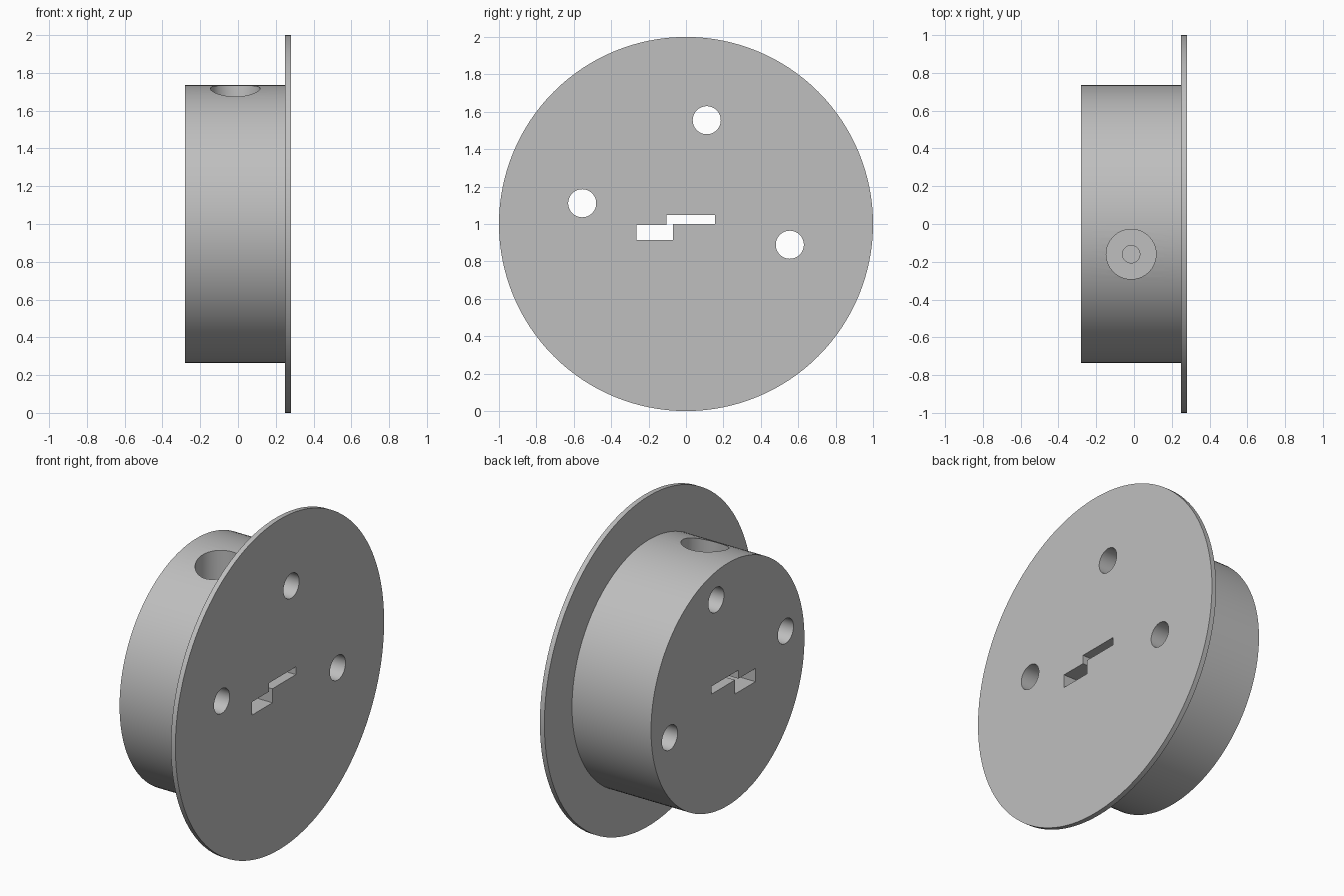
import bpy, bmesh, math
from mathutils import Vector

cube = bpy.data.objects.get("Cube")
if cube:
    bpy.data.objects.remove(cube)

grey = bpy.data.materials.new("plain grey")
grey.use_nodes = True
colour = (0.52, 0.52, 0.52, 1)
grey.diffuse_color = colour
grey.node_tree.nodes["Principled BSDF"].inputs["Base Color"].default_value = colour


def prism(name, profile, direction):
    """Extrude a closed planar outline along a direction."""
    bm = bmesh.new()
    face = bm.faces.new([bm.verts.new(p) for p in profile])
    ext = bmesh.ops.extrude_face_region(bm, geom=[face])
    moved = [v for v in ext["geom"] if isinstance(v, bmesh.types.BMVert)]
    bmesh.ops.translate(bm, verts=moved, vec=direction)
    bmesh.ops.recalc_face_normals(bm, faces=bm.faces[:])
    mesh = bpy.data.meshes.new(name)
    bm.to_mesh(mesh)
    bm.free()
    mesh.materials.append(grey)
    obj = bpy.data.objects.new(name, mesh)
    bpy.context.collection.objects.link(obj)
    return obj


def cylinder(name, start, end, radius, sides):
    """Round bar between two points."""
    start, axis = Vector(start), Vector(end) - Vector(start)
    turn = axis.to_track_quat("Z", "Y")
    ring = [start + turn @ Vector((radius * math.cos(a), radius * math.sin(a), 0))
            for a in (2 * math.pi * i / sides for i in range(sides))]
    return prism(name, ring, axis)


def combine(target, tool, operation):
    mod = target.modifiers.new(operation.lower(), "BOOLEAN")
    mod.operation, mod.solver, mod.object = operation, "EXACT", tool
    bpy.context.view_layer.objects.active = target
    bpy.ops.object.modifier_apply(modifier=mod.name)
    bpy.data.objects.remove(tool)


# Thin flange disc with the thick hub behind it
plug = cylinder("flanged_hub", (0.25, 0, 1), (0.28, 0, 1), 1.0, 128)
combine(plug, cylinder("hub", (-0.28, 0, 1), (0.265, 0, 1), 0.735, 128), "UNION")

# Three through holes at quarter turns around the axis
for degrees in (-11.3, 78.7, 168.7):
    a = math.radians(degrees)
    y, z = 0.566 * math.cos(a), 1 + 0.566 * math.sin(a)
    combine(plug, cylinder("bolt_hole", (-0.5, y, z), (0.5, y, z), 0.075, 48), "DIFFERENCE")

# Stepped key slot through the middle
outline = [(-0.265, 0.915), (-0.07, 0.915), (-0.07, 1.0), (0.155, 1.0),
           (0.155, 1.047), (-0.103, 1.047), (-0.103, 0.995), (-0.265, 0.995)]
slot = prism("key_slot", [(-0.5, y, z) for y, z in outline], Vector((1, 0, 0)))
combine(plug, slot, "DIFFERENCE")

# Counterbored screw hole from the rim down into the slot
for radius, bottom in ((0.132, 1.2), (0.046, 0.95)):
    bore = cylinder("screw_bore", (-0.015, -0.16, bottom), (-0.015, -0.16, 1.9), radius, 64)
    combine(plug, bore, "DIFFERENCE")

bpy.ops.object.select_all(action="DESELECT")
plug.select_set(True)
bpy.context.view_layer.objects.active = plug
bpy.ops.object.shade_smooth_by_angle(angle=math.radians(30))
